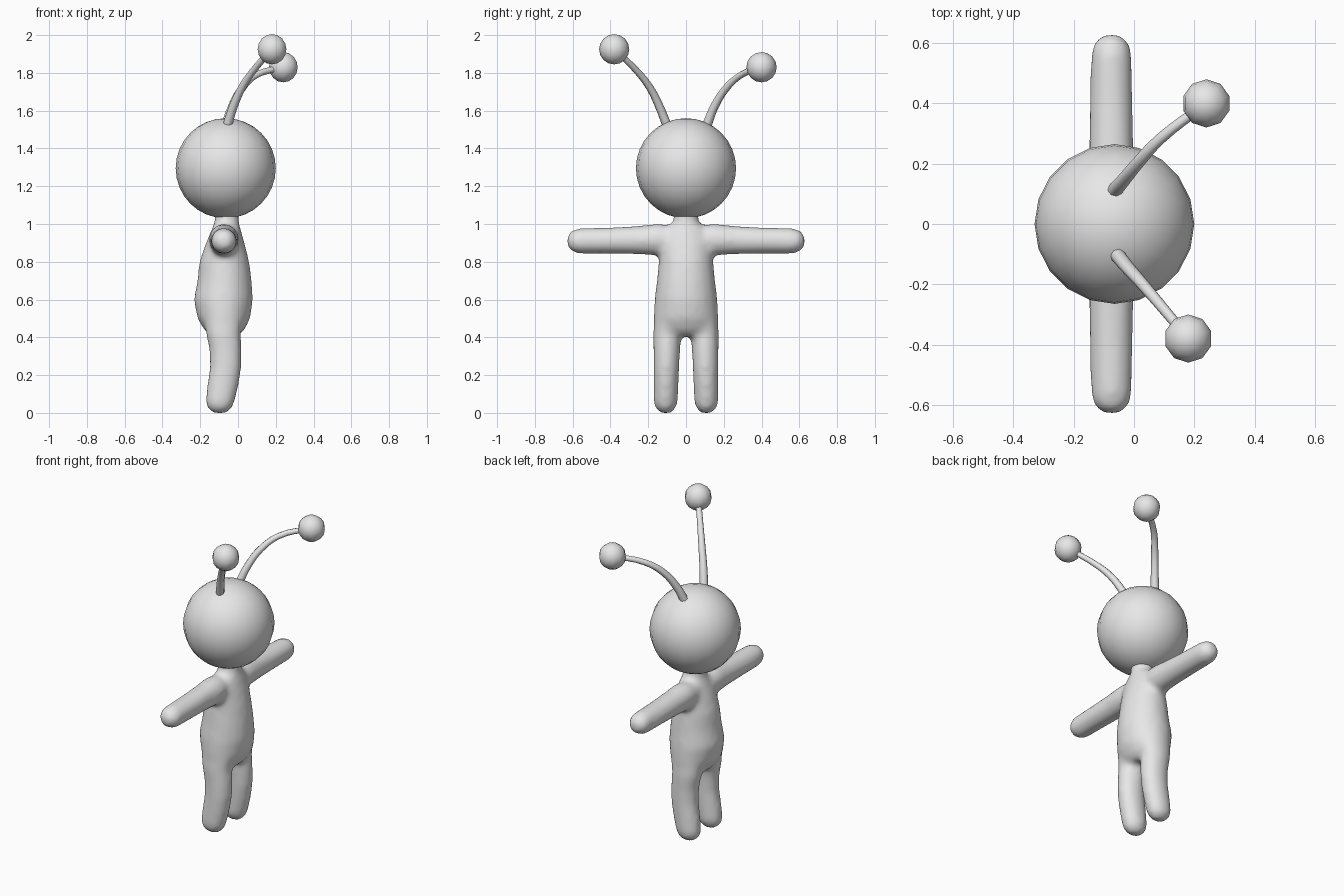
import bpy, bmesh
from math import cos, sin, pi
from mathutils import Vector

cube = bpy.data.objects.get("Cube")
if cube:
    bpy.data.objects.remove(cube)

grey = bpy.data.materials.new("light grey")
grey.use_nodes = True
grey.diffuse_color = (0.8, 0.8, 0.8, 1)
grey.node_tree.nodes["Principled BSDF"].inputs["Base Color"].default_value = (0.8, 0.8, 0.8, 1)


def add_object(name, bm):
    mesh = bpy.data.meshes.new(name)
    bmesh.ops.recalc_face_normals(bm, faces=bm.faces)
    for f in bm.faces:
        f.smooth = True
    bm.to_mesh(mesh)
    bm.free()
    mesh.materials.append(grey)
    obj = bpy.data.objects.new(name, mesh)
    bpy.context.collection.objects.link(obj)
    return obj


def loft(bm, sections, n=20):
    """Skin closed rings given as (centre, first half-axis, second half-axis)."""
    rings = []
    for c, u, v in sections:
        rings.append([bm.verts.new(Vector(c) + Vector(u) * cos(2 * pi * i / n)
                                   + Vector(v) * sin(2 * pi * i / n)) for i in range(n)])
    for a, b in zip(rings, rings[1:]):
        for i in range(n):
            j = (i + 1) % n
            bm.faces.new((a[i], a[j], b[j], b[i]))
    bm.faces.new(rings[0])
    bm.faces.new(rings[-1])


def upright(rows, side=1):
    """Rows of z, x min, x max, y centre, y half-width become level rings."""
    return [(((a + b) / 2, side * y, z), ((b - a) / 2 + 0.005, 0, 0), (0, w + 0.005, 0))
            for z, a, b, y, w in rows]


# Body: torso, limbs and neck fused into one soft skin
body = bmesh.new()
loft(body, upright([
    (1.08, -0.12, 0.0, 0, 0.06), (1.01, -0.12, 0.0, 0, 0.06),
    (0.97, -0.135, 0.01, 0, 0.11), (0.90, -0.165, 0.03, 0, 0.135),
    (0.80, -0.2, 0.055, 0, 0.14), (0.70, -0.21, 0.068, 0, 0.15),
    (0.60, -0.23, 0.075, 0, 0.162), (0.50, -0.21, 0.06, 0, 0.168),
    (0.44, -0.175, 0.03, 0, 0.16), (0.41, -0.14, 0.0, 0, 0.13)]))
for side in (1, -1):
    loft(body, upright([
        (0.54, -0.18, 0.03, 0.09, 0.07), (0.42, -0.165, 0.01, 0.1, 0.07),
        (0.33, -0.147, 0.015, 0.102, 0.066), (0.24, -0.145, 0.014, 0.104, 0.064),
        (0.15, -0.158, 0.0, 0.106, 0.062), (0.06, -0.168, -0.022, 0.108, 0.06),
        (0.025, -0.158, -0.035, 0.108, 0.05), (0.0, -0.13, -0.065, 0.108, 0.025)], side))
    arm = [(0.04, 0.92, 0.07, 0.07), (0.15, 0.917, 0.08, 0.085),
           (0.25, 0.915, 0.075, 0.076), (0.40, 0.912, 0.072, 0.07),
           (0.57, 0.91, 0.068, 0.068), (0.605, 0.91, 0.057, 0.056),
           (0.628, 0.91, 0.028, 0.028)]
    loft(body, [((-0.075, side * y, z), (w, 0, 0), (0, 0, h)) for y, z, w, h in arm])
body_obj = add_object("body", body)
remesh = body_obj.modifiers.new("fuse", 'REMESH')
remesh.mode = 'VOXEL'
remesh.voxel_size = 0.016
remesh.use_smooth_shade = True
soften = body_obj.modifiers.new("soften", 'SMOOTH')
soften.factor = 0.5
soften.iterations = 10


def ball(name, centre, radius, segments, rings):
    bm = bmesh.new()
    bmesh.ops.create_uvsphere(bm, u_segments=segments, v_segments=rings, radius=radius)
    bmesh.ops.translate(bm, verts=bm.verts, vec=centre)
    return add_object(name, bm)


# Head
ball("head", (-0.065, 0, 1.295), 0.265, 20, 16)

# Antennae: tapering stalks with a ball on each tip
stalks = {
    "left": [(-0.065, 0.11, 1.52), (-0.035, 0.145, 1.61), (0.015, 0.205, 1.71),
             (0.09, 0.285, 1.785), (0.24, 0.40, 1.83)],
    "right": [(-0.057, -0.1, 1.52), (-0.025, -0.14, 1.62), (0.02, -0.19, 1.72),
              (0.08, -0.26, 1.81), (0.18, -0.38, 1.925)],
}
for side, points in stalks.items():
    curve = bpy.data.curves.new(side + "_antenna_stalk", 'CURVE')
    curve.dimensions = '3D'
    curve.bevel_depth = 0.025
    curve.bevel_resolution = 2
    curve.resolution_u = 4
    curve.use_fill_caps = True
    spline = curve.splines.new('BEZIER')
    spline.bezier_points.add(len(points) - 1)
    for i, (bp, co) in enumerate(zip(spline.bezier_points, points)):
        bp.co = co
        bp.handle_left_type = bp.handle_right_type = 'AUTO'
        bp.radius = 1 - 0.09 * i
    curve.materials.append(grey)
    stalk = bpy.data.objects.new(side + "_antenna_stalk", curve)
    bpy.context.collection.objects.link(stalk)
    ball(side + "_antenna_ball", points[-1], 0.08, 10, 8)
